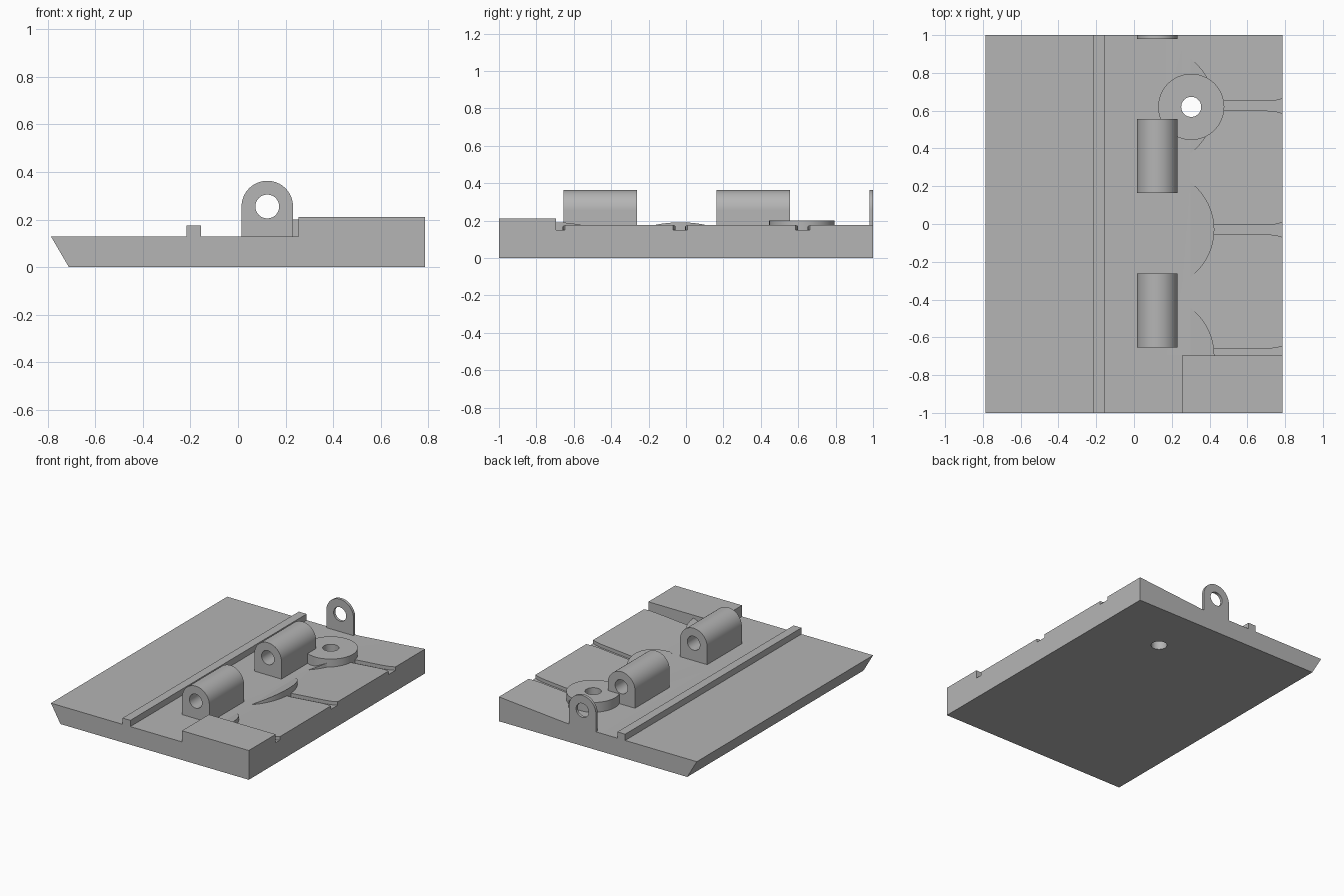
import bpy
import bmesh
import math

cube = bpy.data.objects.get("Cube")
if cube:
    bpy.data.objects.remove(cube, do_unlink=True)

grey = bpy.data.materials.new("plain grey")
grey.use_nodes = True
colour = (0.46, 0.46, 0.46, 1)
grey.diffuse_color = colour
grey.node_tree.nodes["Principled BSDF"].inputs["Base Color"].default_value = colour

FLOOR, EDGE, RAMP_X, SIDE = 0.13, 0.175, 0.255, 0.786
BLOCK_Y = -0.695
CENTRES = (-0.685, -0.03, 0.625)


def ramp(x):
    """Height of the deck at x."""
    return FLOOR + (EDGE - FLOOR) * max(0, x - RAMP_X) / (SIDE - RAMP_X)


def solid(name, lower, upper):
    """Closed solid between two matching outlines."""
    bm = bmesh.new()
    a = [bm.verts.new(p) for p in lower]
    b = [bm.verts.new(p) for p in upper]
    bm.faces.new(a)
    bm.faces.new(b)
    for i in range(len(a)):
        j = (i + 1) % len(a)
        bm.faces.new((a[i], a[j], b[j], b[i]))
    bmesh.ops.recalc_face_normals(bm, faces=bm.faces)
    mesh = bpy.data.meshes.new(name)
    bm.to_mesh(mesh)
    bm.free()
    mesh.materials.append(grey)
    obj = bpy.data.objects.new(name, mesh)
    bpy.context.collection.objects.link(obj)
    return obj


def extrude_y(name, profile, y0, y1):
    return solid(name, [(x, y0, z) for x, z in profile],
                 [(x, y1, z) for x, z in profile])


def extrude_z(name, outline, bottom, top):
    return solid(name, [(x, y, bottom(x)) for x, y in outline],
                 [(x, y, top(x)) for x, y in outline])


def arc(cx, cy, r, start, end, n):
    return [(cx + r * math.cos(start + (end - start) * i / n),
             cy + r * math.sin(start + (end - start) * i / n))
            for i in range(n + 1)]


def circle(cx, cy, r, n=64):
    return arc(cx, cy, r, 0, math.tau, n)[:-1]


def cut(obj, cutter):
    """Subtract the cutter and discard it."""
    cutter.hide_render = True
    mod = obj.modifiers.new("cut", 'BOOLEAN')
    mod.operation = 'DIFFERENCE'
    mod.solver = 'EXACT'
    mod.object = cutter
    bpy.context.view_layer.objects.active = obj
    bpy.ops.object.modifier_apply(modifier=mod.name)
    bpy.data.objects.remove(cutter, do_unlink=True)


def smooth(obj):
    bpy.ops.object.select_all(action='DESELECT')
    obj.select_set(True)
    bpy.context.view_layer.objects.active = obj
    bpy.ops.object.shade_smooth_by_angle(angle=math.radians(30))


# Base plate: bevelled edge, raised rib, then ramp or raised end block
left_part = [(-0.71, 0), (-0.786, FLOOR), (-0.217, FLOOR), (-0.217, EDGE),
             (-0.155, EDGE), (-0.155, FLOOR), (RAMP_X, FLOOR)]
block_end = extrude_y("end_block", left_part +
                      [(RAMP_X, 0.21), (SIDE, 0.21), (SIDE, 0)], -1, BLOCK_Y)
base = extrude_y("base_plate", left_part + [(SIDE, EDGE), (SIDE, 0)], BLOCK_Y, 1)

# Grooves with flared mouths
half = [(0.4, 0.025), (0.7, 0.025), (0.745, 0.028), (0.77, 0.034), (0.8, 0.043)]
for yc in CENTRES:
    outline = [(x, yc - w) for x, w in half] + [(x, yc + w) for x, w in reversed(half)]
    cut(base, extrude_z("groove_cutter", outline,
                        lambda x: ramp(x) - 0.025, lambda x: 0.3))

# Round hole shared by base, pivot disc and rear wedge
HOLE = (0.303, 0.62)


def hole_cutter():
    return extrude_z("hole_cutter", circle(*HOLE, 0.053),
                     lambda x: -0.1, lambda x: 0.4)


cut(base, hole_cutter())
smooth(base)

# Curved wedges rising towards the grooves
spread = math.asin(0.8)
for name, yc in zip(("front", "middle", "rear"), CENTRES):
    if name == "front":
        outline = [(0.3, BLOCK_Y)] + arc(0.1125, BLOCK_Y, 0.3125, 0, spread, 24)
    else:
        outline = arc(0.1125, yc, 0.3125, -spread, spread, 48)
    wedge = extrude_z(name + "_wedge", outline, lambda x: 0.1,
                      lambda x: 0.134 + (x - 0.3) * 0.45)
    if name == "rear":
        cut(wedge, hole_cutter())
    smooth(wedge)

# Pivot disc
disc = extrude_z("pivot_disc", circle(*HOLE, 0.175), lambda x: 0.1, lambda x: 0.2)
cut(disc, hole_cutter())
smooth(disc)

# Hinge knuckles
KX, KZ, KR = 0.123, 0.255, 0.108
knuckle_profile = ([(KX + KR, FLOOR)] + arc(KX, KZ, KR, 0, math.pi, 32)
                   + [(KX - KR, FLOOR)])
for name, y0, y1 in (("front_knuckle", -0.655, -0.262),
                     ("middle_knuckle", 0.163, 0.557),
                     ("rear_eyelet", 0.98, 1)):
    knuckle = extrude_y(name, knuckle_profile, y0, y1)
    cut(knuckle, extrude_y("bore_cutter", circle(KX, KZ, 0.05, 48), y0 - 0.1, y1 + 0.1))
    smooth(knuckle)
